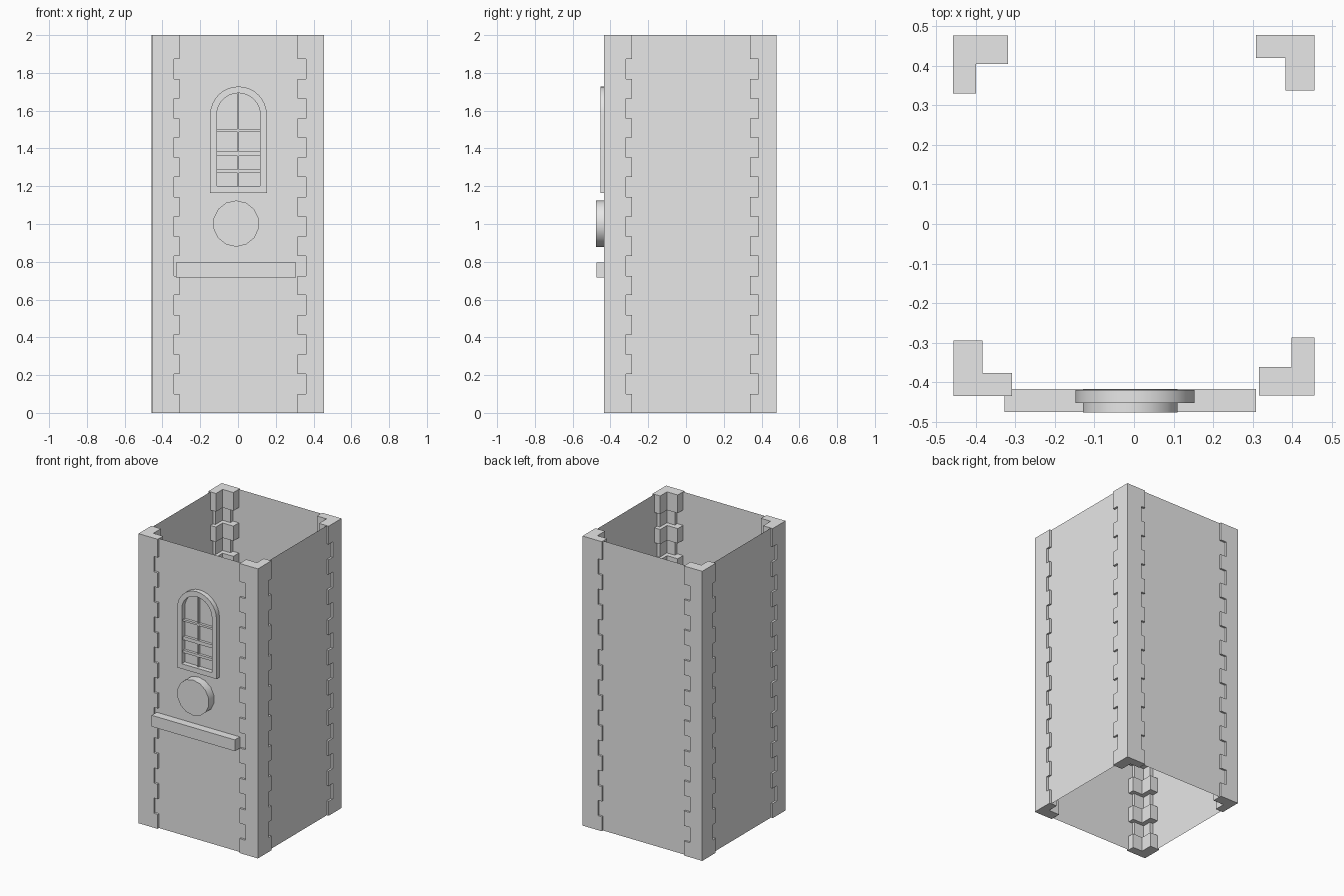
import bpy, bmesh, math
from mathutils import Matrix, Vector

cube = bpy.data.objects.get("Cube")
if cube:
    bpy.data.objects.remove(cube, do_unlink=True)

stone = bpy.data.materials.new("grey stone")
stone.use_nodes = True
GREY = (0.8, 0.8, 0.8, 1)
stone.diffuse_color = GREY
stone.node_tree.nodes["Principled BSDF"].inputs["Base Color"].default_value = GREY


def finish(bm, name, smooth=False):
    bmesh.ops.recalc_face_normals(bm, faces=bm.faces)
    mesh = bpy.data.meshes.new(name)
    bm.to_mesh(mesh)
    bm.free()
    mesh.materials.append(stone)
    obj = bpy.data.objects.new(name, mesh)
    bpy.context.collection.objects.link(obj)
    if smooth:
        bpy.ops.object.select_all(action='DESELECT')
        obj.select_set(True)
        bpy.context.view_layer.objects.active = obj
        bpy.ops.object.shade_smooth_by_angle(angle=math.radians(35))
    return obj


def prism(bm, points, offset):
    """Closed prism from a flat outline, pushed along offset."""
    face = bm.faces.new([bm.verts.new(p) for p in points])
    top = bmesh.ops.extrude_face_region(bm, geom=[face], use_keep_orig=True)
    verts = [v for v in top["geom"] if isinstance(v, bmesh.types.BMVert)]
    bmesh.ops.translate(bm, verts=verts, vec=offset)


def box(name, x0, x1, y0, y1, z0, z1):
    bm = bmesh.new()
    prism(bm, [(x0, y0, z0), (x1, y0, z0), (x1, y0, z1), (x0, y0, z1)],
          Vector((0, y1 - y0, 0)))
    return finish(bm, name)


HEIGHT = 2.0
WALL_X, WALL_FRONT, WALL_BACK = 0.442, -0.42, 0.464

# Thin sheet walls, open at the top and bottom
bm = bmesh.new()
corners = [(-WALL_X, WALL_FRONT), (WALL_X, WALL_FRONT),
           (WALL_X, WALL_BACK), (-WALL_X, WALL_BACK)]
low = [bm.verts.new((x, y, 0)) for x, y in corners]
high = [bm.verts.new((x, y, HEIGHT)) for x, y in corners]
for i in range(4):
    j = (i + 1) % 4
    bm.faces.new((low[i], low[j], high[j], high[i]))
finish(bm, "walls")


# Corner quoins: stacked L blocks, alternately large and small
def quoin(name, location, turns):
    bm = bmesh.new()
    levels = [0]
    for i in range(9):
        centre = 0.153 + i * 0.2085
        levels += [centre - 0.053, centre + 0.053]
    levels.append(HEIGHT)
    for i, (z0, z1) in enumerate(zip(levels, levels[1:])):
        if i % 2 == 0:
            a, b, ta, tb = 0.147, 0.14, 0.058, 0.073
        else:
            a, b, ta, tb = 0.117, 0.095, 0.034, 0.04
        outline = [(0, 0), (a, 0), (a, ta), (tb, ta), (tb, b), (0, b)]
        prism(bm, [(x, y, z0) for x, y in outline], Vector((0, 0, z1 - z0)))
    bmesh.ops.transform(bm, verts=bm.verts,
                        matrix=Matrix.Translation((*location, 0))
                        @ Matrix.Rotation(turns * math.pi / 2, 4, 'Z'))
    finish(bm, name)


quoin("front_right_quoin", (-0.456, -0.435), 0)
quoin("front_left_quoin", (0.456, -0.434), 1)
quoin("back_left_quoin", (0.456, 0.478), 2)
quoin("back_right_quoin", (-0.458, 0.477), 3)


# Arched window frame
def arch(radius, bottom, y, steps=16):
    pts = [(-radius, bottom), (radius, bottom)]
    for i in range(steps + 1):
        t = math.pi * i / steps
        pts.append((radius * math.cos(t), 1.578 + radius * math.sin(t)))
    return [(x + 0.0025, y, z) for x, z in pts]


bm = bmesh.new()
FRAME_FRONT = -0.453
rings = [[bm.verts.new(p) for p in arch(r, bottom, y)]
         for r, bottom, y in ((0.15, 1.165, WALL_FRONT), (0.15, 1.165, FRAME_FRONT),
                              (0.115, 1.2, FRAME_FRONT), (0.115, 1.2, WALL_FRONT))]
count = len(rings[0])
for k in range(4):
    for i in range(count):
        j = (i + 1) % count
        n = rings[(k + 1) % 4]
        bm.faces.new((rings[k][i], rings[k][j], n[j], n[i]))
finish(bm, "window_frame", smooth=True)

# Window bars
for i, (z, half) in enumerate(((1.495, 0.007), (1.372, 0.012), (1.28, 0.009))):
    box(f"window_crossbar_{i + 1}", -0.112, 0.117, -0.438, WALL_FRONT, z - half, z + half)
box("window_upright_bar", -0.003, 0.004, -0.436, WALL_FRONT, 1.2, 1.69)

# Round plaque
bm = bmesh.new()
bmesh.ops.create_cone(bm, cap_ends=True, segments=14, radius1=0.1225, radius2=0.1225,
                      depth=0.058,
                      matrix=Matrix.Translation((-0.01, -0.448, 1.002))
                      @ Matrix.Rotation(math.pi / 2, 4, 'X'))
finish(bm, "round_plaque", smooth=True)

# Ledge below the plaque
box("ledge", -0.327, 0.308, -0.475, -0.417, 0.717, 0.795)
